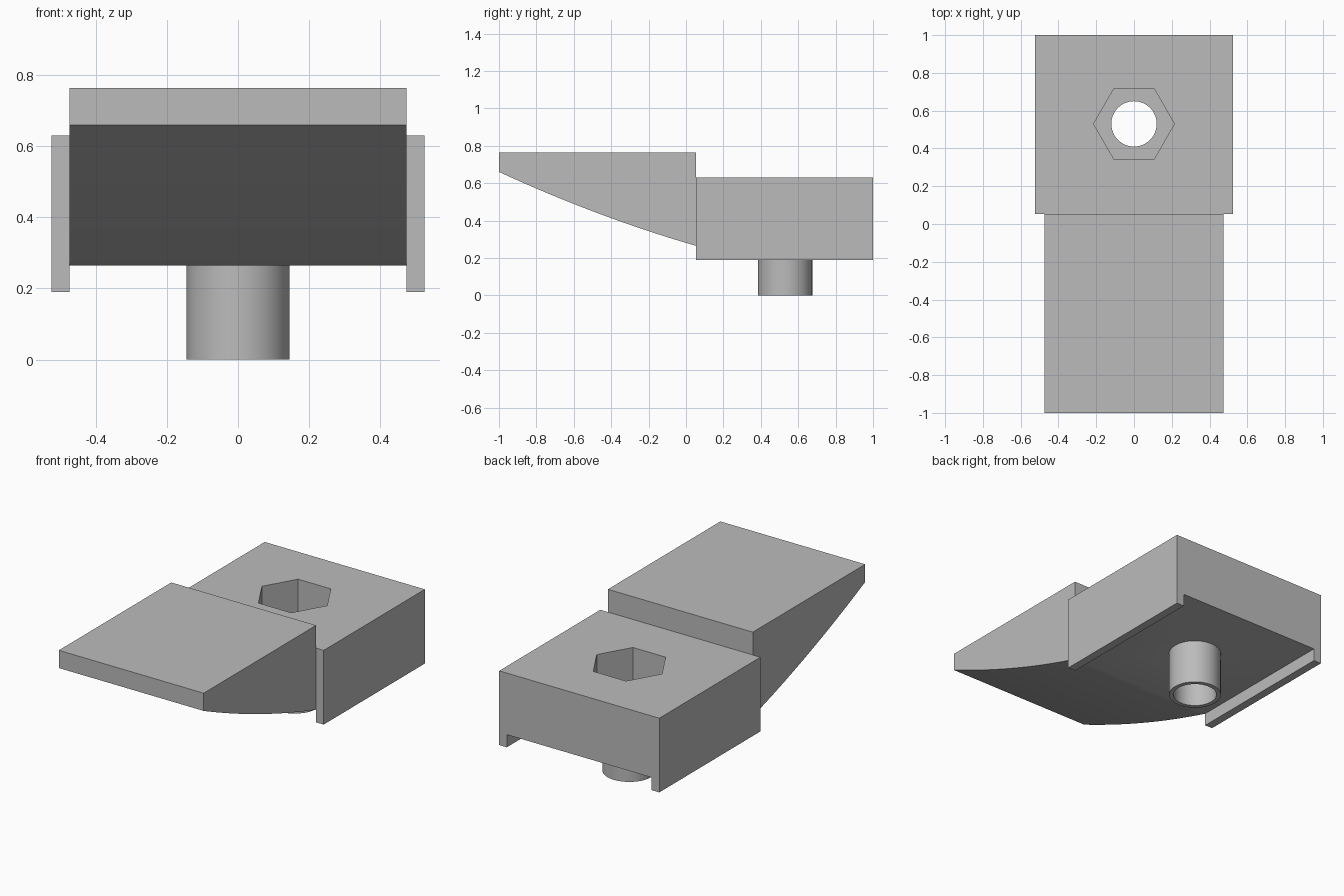
import bpy, bmesh
from mathutils import Vector

if "Cube" in bpy.data.objects:
    bpy.data.objects.remove(bpy.data.objects["Cube"])

grey = bpy.data.materials.new("plain grey")
grey.use_nodes = True
grey.diffuse_color = (0.5, 0.5, 0.5, 1)
grey.node_tree.nodes["Principled BSDF"].inputs["Base Color"].default_value = (0.5, 0.5, 0.5, 1)

JOINT, HOLE_Y, UNDERSIDE, TOP = 0.053, 0.53, 0.265, 0.63


def finish(name, bm):
    bmesh.ops.recalc_face_normals(bm, faces=bm.faces)
    mesh = bpy.data.meshes.new(name)
    bm.to_mesh(mesh)
    bm.free()
    mesh.materials.append(grey)
    obj = bpy.data.objects.new(name, mesh)
    bpy.context.collection.objects.link(obj)
    return obj


def extrude(name, points, direction):
    """Solid made by sweeping a flat outline along a direction."""
    bm = bmesh.new()
    face = bm.faces.new([bm.verts.new(p) for p in points])
    swept = bmesh.ops.extrude_face_region(bm, geom=[face])["geom"]
    verts = [v for v in swept if isinstance(v, bmesh.types.BMVert)]
    bmesh.ops.translate(bm, verts=verts, vec=Vector(direction))
    return finish(name, bm)


def prism(name, sides, radius, bottom, top):
    """Upright prism on the axis of the bolt hole."""
    bm = bmesh.new()
    bmesh.ops.create_cone(bm, cap_ends=True, segments=sides, radius1=radius,
                          radius2=radius, depth=top - bottom)
    bmesh.ops.translate(bm, verts=bm.verts, vec=(0, HOLE_Y, (top + bottom) / 2))
    return finish(name, bm)


def combine(target, tool, operation):
    mod = target.modifiers.new(operation.lower(), "BOOLEAN")
    mod.operation, mod.solver, mod.object = operation, "EXACT", tool
    bpy.context.view_layer.objects.active = target
    bpy.ops.object.modifier_apply(modifier=mod.name)
    bpy.data.objects.remove(tool)


# Channel-shaped block with a lip down each side
half = [(0.475, UNDERSIDE), (0.475, 0.19), (0.525, 0.19), (0.525, TOP)]
outline = half + [(-x, z) for x, z in reversed(half)]
body = extrude("clamp_body", [(x, JOINT, z) for x, z in outline], (0, 1 - JOINT, 0))

# Jaw with a curved underside, with a tab buried in the block
steps = 24
curve = []
for i in range(steps + 1):
    t = i / steps
    curve.append((-1 + t * (1 + JOINT), 0.66 - 0.485 * t + 0.09 * t * t))
side = curve + [(0.2, 0.3), (0.2, 0.6), (JOINT, TOP), (JOINT, 0.765), (-1, 0.765)]
jaw = extrude("jaw", [(-0.475, y, z) for y, z in side], (0.95, 0, 0))
combine(body, jaw, "UNION")

# Bushing below, hexagonal pocket above, bore through both
combine(body, prism("bushing", 64, 0.145, 0, 0.3), "UNION")
hexagon = prism("hex_pocket", 6, 0.214, 0.4, 0.8)
corner = max(hexagon.data.vertices, key=lambda v: v.co.x).co
if abs(corner.y - HOLE_Y) > 0.01:  # corners must point to the sides
    for v in hexagon.data.vertices:
        v.co.x, v.co.y = v.co.y - HOLE_Y, HOLE_Y - v.co.x
combine(body, hexagon, "DIFFERENCE")
combine(body, prism("bore", 64, 0.12, -0.1, 0.9), "DIFFERENCE")

# Smooth rounds, sharp edges
bpy.ops.object.select_all(action="DESELECT")
body.select_set(True)
bpy.context.view_layer.objects.active = body
bpy.ops.object.shade_smooth_by_angle(angle=0.5)
